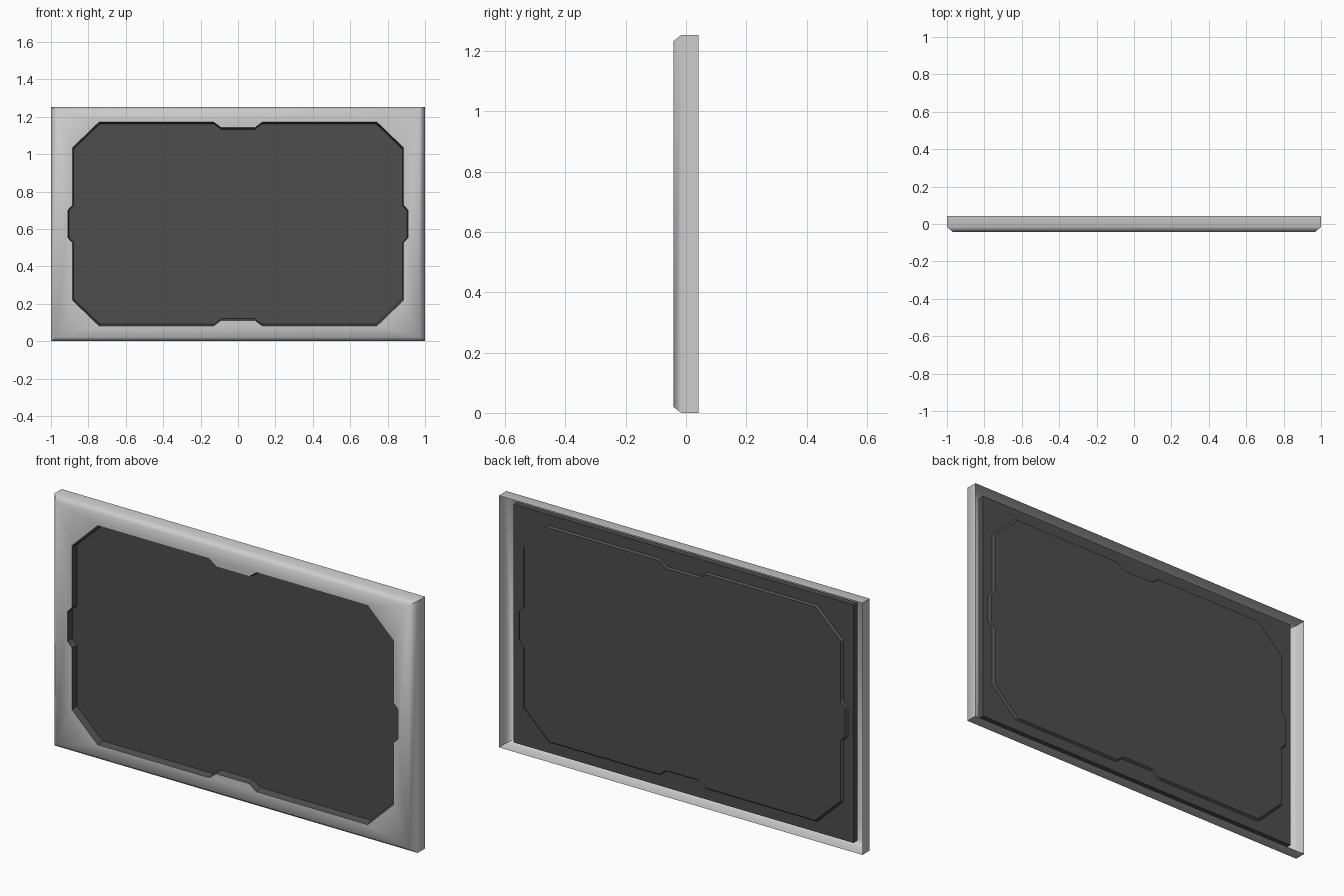
import bpy, bmesh, math

if "Cube" in bpy.data.objects:
    bpy.data.objects.remove(bpy.data.objects["Cube"])

H = 1.253          # overall height
CZ = H / 2         # middle height
BACK, FRONT = 0.042, -0.042

dark = bpy.data.materials.new("dark_grey")
dark.diffuse_color = (0.075, 0.075, 0.075, 1)
dark.use_nodes = True
dark.node_tree.nodes["Principled BSDF"].inputs["Base Color"].default_value = dark.diffuse_color


def rect(hx, hz):
    return [(hx, hz), (hx, -hz), (-hx, -hz), (-hx, hz)]


def opening(sx=1.0, sz=1.0):
    """Notched, corner-cut outline mirrored from one quadrant (clockwise)."""
    q = [(0.09, 0.515), (0.13, 0.545), (0.743, 0.545),
         (0.885, 0.408), (0.885, 0.10), (0.91, 0.073)]
    q = [(x * sx, z * sz) for x, z in q]
    return (q + [(x, -z) for x, z in reversed(q)]
            + [(-x, -z) for x, z in q] + [(-x, z) for x, z in reversed(q)])


def ring(bm, pts, y):
    return [bm.verts.new((x, y, CZ + z)) for x, z in pts]


def bridge(bm, a, b):
    n = len(a)
    for i in range(n):
        j = (i + 1) % n
        bm.faces.new((a[i], a[j], b[j], b[i]))


def finish(bm, name, mat=None):
    me = bpy.data.meshes.new(name)
    bm.to_mesh(me)
    bm.free()
    ob = bpy.data.objects.new(name, me)
    bpy.context.collection.objects.link(ob)
    if mat:
        me.materials.append(mat)
    return ob


def loft(name, sections, cap_start=False, cap_end=False):
    """Dark part lofted through (outline, y) sections, front to back."""
    bm = bmesh.new()
    rings = [ring(bm, p, y) for p, y in sections]
    for a, b in zip(rings, rings[1:]):
        bridge(bm, a, b)
    if cap_start:
        bm.faces.new(rings[0])
    if cap_end:
        bm.faces.new(list(reversed(rings[-1])))
    if cap_start and cap_end:
        bmesh.ops.recalc_face_normals(bm, faces=bm.faces[:])
    return finish(bm, name, dark)


# outer frame: open-backed shell with chamfered front and notched opening
bm = bmesh.new()
back = ring(bm, rect(1, CZ), BACK)
side = ring(bm, rect(1, CZ), -0.016)
face = ring(bm, rect(0.969, CZ - 0.02), FRONT)
bridge(bm, back, side)
bridge(bm, side, face)
hole = ring(bm, opening(), FRONT)
edges = []
for loop in (face, hole):
    for i, v in enumerate(loop):
        w = loop[(i + 1) % len(loop)]
        edges.append(bm.edges.get((v, w)) or bm.edges.new((v, w)))
bmesh.ops.triangle_fill(bm, edges=edges, use_beauty=True, normal=(0, -1, 0))
bmesh.ops.recalc_face_normals(bm, faces=bm.faces[:])
bm.faces.ensure_lookup_table()
if sum(f.normal.y * f.calc_area() for f in bm.faces) > 0:
    bmesh.ops.reverse_faces(bm, faces=bm.faces[:])
frame = finish(bm, "outer_frame")
bpy.context.view_layer.objects.active = frame
frame.select_set(True)
bpy.ops.object.shade_smooth_by_angle(angle=math.radians(60))

# sloped wall from the opening down to the screen
loft("opening_wall", [(opening(), FRONT), (opening(0.993, 0.983), -0.01)])

# backing slab; its front is the screen seen through the opening
loft("screen_panel", [(rect(0.936, CZ - 0.034), -0.01),
                      (rect(0.936, CZ - 0.034), 0.02)], True, True)

# raised plate on the back following the opening outline
loft("back_plate", [(opening(0.995, 0.99), 0.019),
                    (opening(0.984, 0.975), 0.03)], True, True)
